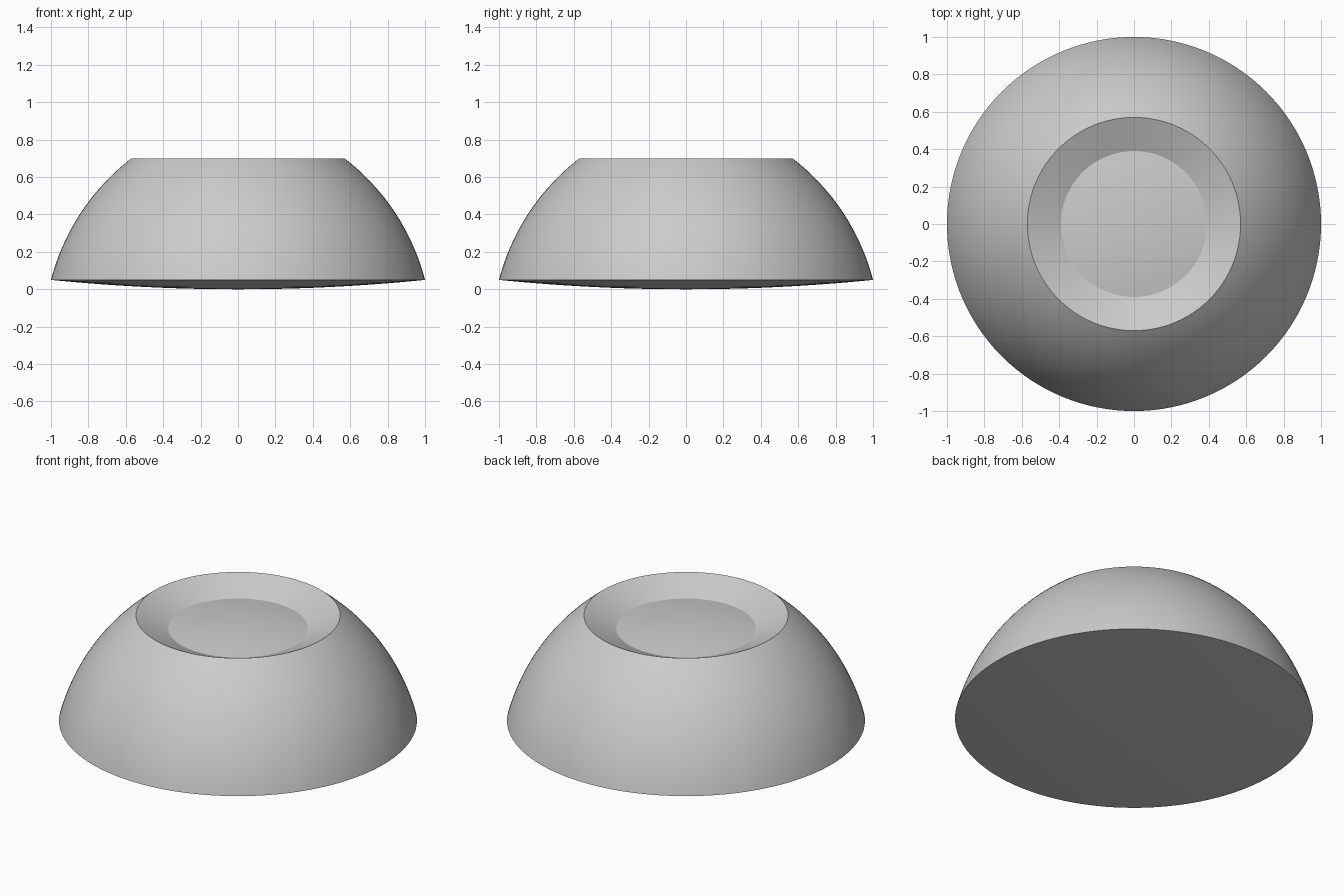
import bpy, bmesh, math
from mathutils import Vector

if "Cube" in bpy.data.objects:
    bpy.data.objects.remove(bpy.data.objects["Cube"])


def arc(a, b, bulge, n):
    """Points from a to b (r, z) on a circular arc; bulge is the sagitta to the right of travel."""
    a, b = Vector(a), Vector(b)
    half = (b - a).length / 2
    d = (b - a).normalized()
    side = Vector((d.y, -d.x))
    radius = (half * half + bulge * bulge) / (2 * bulge)
    centre = (a + b) / 2 + side * (bulge - radius)
    sweep = math.asin(half / radius)
    pts = []
    for i in range(n + 1):
        t = -sweep + 2 * sweep * i / n
        pts.append(centre + side * radius * math.cos(t) + d * radius * math.sin(t))
    return pts


# Profile: shallow convex underside, domed side, sloped recess, gently domed floor
underside = [Vector((i / 12, 0.05 * (i / 12) ** 2)) for i in range(13)]
side = arc((1.0, 0.05), (0.57, 0.70), 0.065, 24)
floor = [Vector((0.39 * (1 - i / 10), 0.65 - 0.03 * (1 - i / 10) ** 2)) for i in range(11)]
profile = underside + side[1:] + floor

# Revolve the profile around z
SEGMENTS = 128
bm = bmesh.new()
rings = []
for r, z in profile:
    if r < 1e-6:
        rings.append([bm.verts.new((0, 0, z))] * SEGMENTS)
    else:
        rings.append([bm.verts.new((r * math.cos(k * math.tau / SEGMENTS),
                                    r * math.sin(k * math.tau / SEGMENTS), z))
                      for k in range(SEGMENTS)])
for low, high in zip(rings, rings[1:]):
    for k in range(SEGMENTS):
        j = (k + 1) % SEGMENTS
        corners = list(dict.fromkeys((low[k], low[j], high[j], high[k])))
        bm.faces.new(corners)
bmesh.ops.recalc_face_normals(bm, faces=bm.faces)

mesh = bpy.data.meshes.new("domed_base")
bm.to_mesh(mesh)
bm.free()
base = bpy.data.objects.new("domed_base", mesh)
bpy.context.collection.objects.link(base)

# Smooth shading with crisp rims
bpy.context.view_layer.objects.active = base
base.select_set(True)
bpy.ops.object.shade_smooth_by_angle(angle=math.radians(28))
